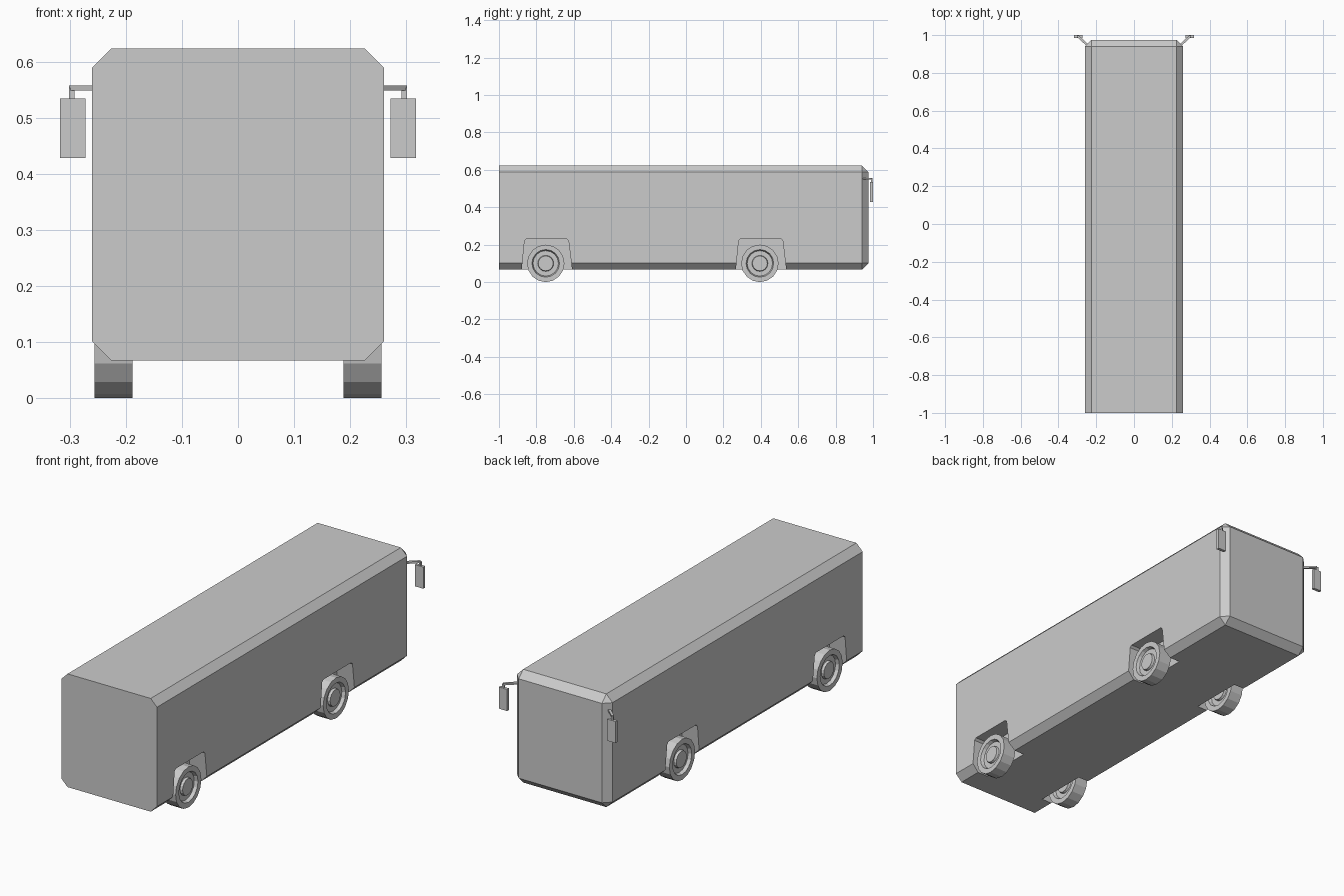
import bpy, bmesh, math
from mathutils import Matrix, Vector

if "Cube" in bpy.data.objects:
    bpy.data.objects.remove(bpy.data.objects["Cube"])

AXLES = (-0.75, 0.395)


def finish(name, bm):
    bmesh.ops.recalc_face_normals(bm, faces=bm.faces)
    me = bpy.data.meshes.new(name)
    bm.to_mesh(me)
    bm.free()
    ob = bpy.data.objects.new(name, me)
    bpy.context.collection.objects.link(ob)
    return ob


def add_box(bm, lo, hi):
    lo, hi = Vector(lo), Vector(hi)
    m = Matrix.Translation((lo + hi) / 2) @ Matrix.Diagonal((hi - lo).to_4d())
    return bmesh.ops.create_cube(bm, size=1, matrix=m)


def prism(name, profile, vec):
    bm = bmesh.new()
    face = bm.faces.new([bm.verts.new(p) for p in profile])
    ext = bmesh.ops.extrude_face_region(bm, geom=[face], use_keep_orig=True)
    bmesh.ops.translate(bm, vec=vec, verts=[v for v in ext["geom"] if isinstance(v, bmesh.types.BMVert)])
    return finish(name, bm)


# Body: chamfered along its length and around the +y end
bm = bmesh.new()
add_box(bm, (-0.26, -1.0, 0.067), (0.26, 0.975, 0.623))
edges = [e for e in bm.edges if any(v.co.y > 0 for v in e.verts)]
bmesh.ops.bevel(bm, geom=edges, offset=0.034, segments=1, affect='EDGES')
body = finish("bus_body", bm)

# Wheel wells cut into both sides
for side in (-1, 1):
    for y in AXLES:
        outline = [(-0.135, 0.0), (-0.113, 0.222), (-0.103, 0.232),
                   (0.112, 0.232), (0.122, 0.222), (0.149, 0.0)]
        cutter = prism("wheel_well_cutter",
                       [(side * 0.17, y + a, z) for a, z in outline],
                       (side * 0.15, 0, 0))
        cutter.hide_render = True
        cutter.hide_viewport = False
        cutter.display_type = 'WIRE'
        mod = body.modifiers.new("wheel_well", 'BOOLEAN')
        mod.operation = 'DIFFERENCE'
        mod.solver = 'EXACT'
        mod.object = cutter

# Wheels: lathed tyre with recessed rim and raised hub on both faces
SIDES = 16
half = [(0.0, 0.030), (0.040, 0.030), (0.043, 0.018), (0.068, 0.018), (0.074, 0.034), (0.10, 0.034)]
profile = half + [(r, -x) for r, x in reversed(half)]
for side, side_name in ((-1, "left"), (1, "right")):
    for y, end in zip(AXLES, ("front", "rear")):
        bm = bmesh.new()
        vs = [bm.verts.new((x, r, 0)) for r, x in profile]
        line = [bm.edges.new(p) for p in zip(vs, vs[1:])]
        bmesh.ops.spin(bm, geom=vs + line, cent=(0, 0, 0), axis=(1, 0, 0),
                       angle=math.tau, steps=SIDES, use_merge=False)
        bmesh.ops.remove_doubles(bm, verts=bm.verts, dist=1e-4)
        wheel = finish(f"wheel_{end}_{side_name}", bm)
        wheel.location = (side * 0.222, y, 0.1)

# Side mirrors: angled arm, short drop and flat housing
for side, side_name in ((-1, "left"), (1, "right")):
    arm = [(0.238, 0.948), (0.247, 0.939), (0.301, 0.990), (0.292, 0.998)]
    prism(f"mirror_arm_{side_name}", [(side * x, y, 0.548) for x, y in arm], (0, 0, 0.009))
    bm = bmesh.new()
    xs = sorted((side * 0.291, side * 0.301))
    add_box(bm, (xs[0], 0.988, 0.53), (xs[1], 0.998, 0.553))
    xs = sorted((side * 0.272, side * 0.317))
    add_box(bm, (xs[0], 0.985, 0.428), (xs[1], 1.0, 0.534))
    finish(f"mirror_{side_name}", bm)
